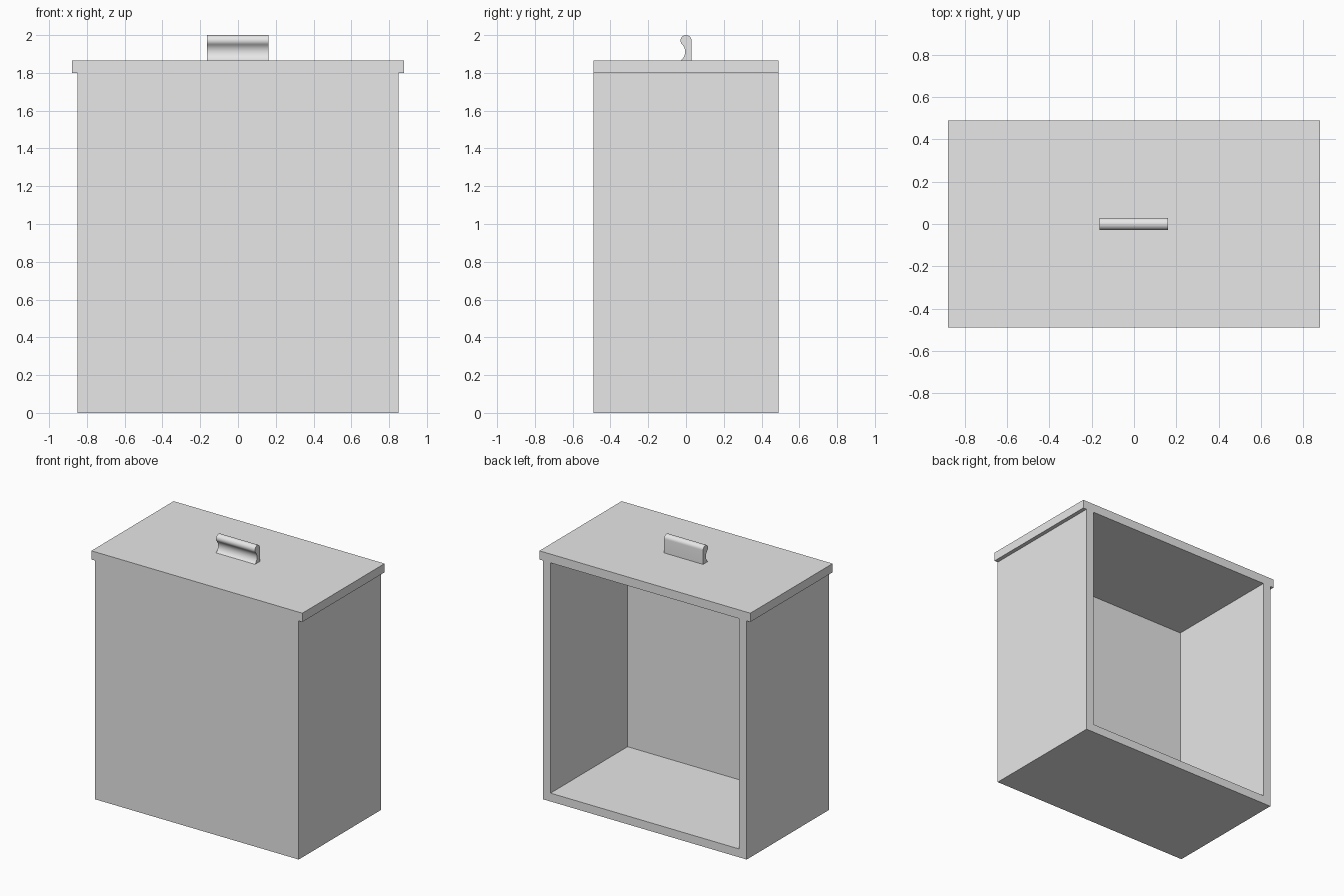
import bpy
import bmesh
import math

old = bpy.data.objects.get("Cube")
if old:
    bpy.data.objects.remove(old, do_unlink=True)

WALL = 0.063            # panel thickness
HALF_W, HALF_D = 0.85, 0.49
LID_HALF_W, LID_Z, LID_TOP = 0.88, 1.80, 1.866

grey = bpy.data.materials.new("plain_grey")
grey.use_nodes = True
colour = (0.8, 0.8, 0.8, 1)
grey.diffuse_color = colour
grey.node_tree.nodes["Principled BSDF"].inputs["Base Color"].default_value = colour


def extrude(name, points, offset):
    """Close a 3D outline into a face and extrude it by offset."""
    bm = bmesh.new()
    face = bm.faces.new([bm.verts.new(p) for p in points])
    new = bmesh.ops.extrude_face_region(bm, geom=[face])["geom"]
    bmesh.ops.translate(bm, vec=offset,
                        verts=[v for v in new if isinstance(v, bmesh.types.BMVert)])
    bmesh.ops.recalc_face_normals(bm, faces=bm.faces)
    mesh = bpy.data.meshes.new(name)
    bm.to_mesh(mesh)
    bm.free()
    mesh.materials.append(grey)
    obj = bpy.data.objects.new(name, mesh)
    bpy.context.collection.objects.link(obj)
    return obj


def activate(obj):
    bpy.ops.object.select_all(action='DESELECT')
    obj.select_set(True)
    bpy.context.view_layer.objects.active = obj


# Cabinet: body and overhanging lid as one outline, run front to back
right_half = [(HALF_W, 0), (HALF_W, LID_Z), (LID_HALF_W, LID_Z), (LID_HALF_W, LID_TOP)]
outline = right_half + [(-x, z) for x, z in reversed(right_half)]
cabinet = extrude("cabinet", [(x, -HALF_D, z) for x, z in outline], (0, 2 * HALF_D, 0))

# Hollow, open at the back
inner = HALF_W - WALL
opening = [(-inner, WALL), (inner, WALL), (inner, LID_Z), (-inner, LID_Z)]
cutter = extrude("hollow_cutter", [(x, WALL - HALF_D, z) for x, z in opening],
                 (0, 2 * HALF_D, 0))
cutter.hide_render = True
cut = cabinet.modifiers.new("hollow", 'BOOLEAN')
cut.operation = 'DIFFERENCE'
cut.solver = 'EXACT'
cut.object = cutter
activate(cabinet)
bpy.ops.object.modifier_apply(modifier=cut.name)
bpy.data.objects.remove(cutter, do_unlink=True)

# Handle: straight back, rounded top
R, CZ = 0.029, 1.971
turn = math.radians(225)
profile = [(R, LID_TOP)]
profile += [(R * math.cos(a), CZ + R * math.sin(a))
            for a in (turn * i / 20 for i in range(21))]

# Concave finger grip, tangent to the rounded top and ending at the lid
GRIP = 0.055
gy, gz = (R + GRIP) * math.cos(turn), CZ + (R + GRIP) * math.sin(turn)
start = turn - math.pi
end = -math.asin((gz - LID_TOP) / GRIP)
profile += [(gy + GRIP * math.cos(a), gz + GRIP * math.sin(a))
            for a in (start + (end - start) * i / 14 for i in range(1, 15))]
handle = extrude("lid_handle", [(-0.163, y, z) for y, z in profile], (0.325, 0, 0))
activate(handle)
bpy.ops.object.shade_smooth_by_angle(angle=math.radians(30))
